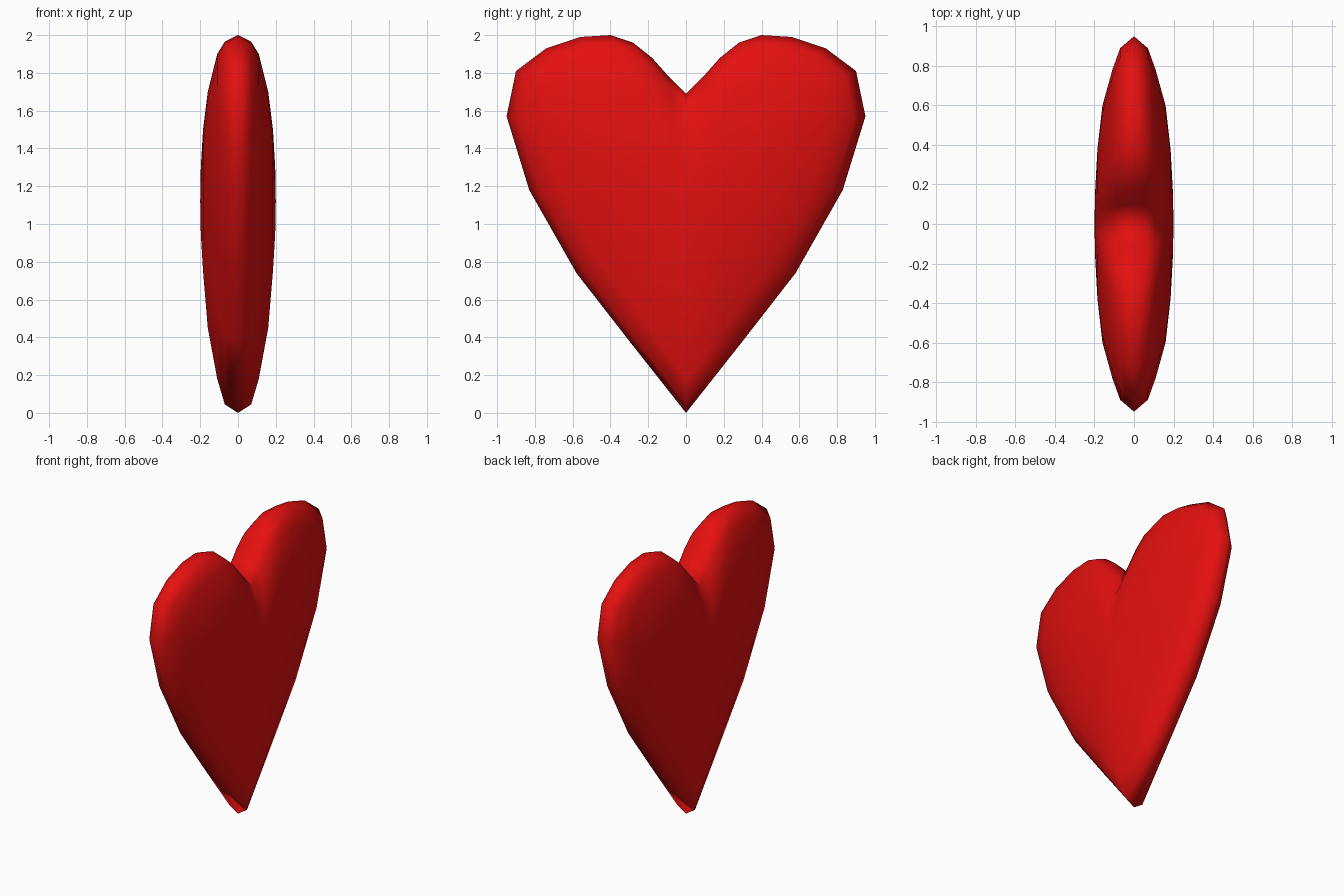
import bpy
import bmesh

cube = bpy.data.objects.get("Cube")
if cube:
    bpy.data.objects.remove(cube, do_unlink=True)

# Glossy red colour
red = bpy.data.materials.new("heart_red")
red.use_nodes = True
colour = (0.78, 0.005, 0.005, 1)
red.diffuse_color = colour
red.node_tree.nodes["Principled BSDF"].inputs["Base Color"].default_value = colour

# Half outline (y, z) from the notch round the lobe to the tip, then mirrored
half = [(0, 1.69), (.1, 1.79), (.18, 1.88), (.28, 1.96), (.4, 2.0), (.56, 1.99),
        (.74, 1.93), (.9, 1.81), (.95, 1.57), (.83, 1.18), (.58, .74), (.3, .38), (0, 0)]
outline = half + [(-y, z) for y, z in reversed(half[1:-1])]

# Contour rings on one cheek: x, width scale, bottom z, top z
rings = [(0, 1, 0, 2), (.07, .937, .045, 1.965), (.11, .82, .18, 1.9),
         (.16, .63, .45, 1.7), (.185, .4, .75, 1.5), (.197, .17, .95, 1.3)]

bm = bmesh.new()


def add_ring(x, width, bottom, top):
    return [bm.verts.new((x, y * width, bottom + z / 2 * (top - bottom)))
            for y, z in outline]


# Both cheeks share the rim ring
rim = add_ring(*rings[0])
count = len(outline)
for side in (1, -1):
    previous = rim
    for x, width, bottom, top in rings[1:]:
        ring = add_ring(side * x, width, bottom, top)
        for i in range(count):
            j = (i + 1) % count
            bm.faces.new((previous[i], previous[j], ring[j], ring[i]))
        previous = ring
    centre = bm.verts.new((side * 0.2, 0, 1.12))
    for i in range(count):
        bm.faces.new((previous[i], previous[(i + 1) % count], centre))

bmesh.ops.recalc_face_normals(bm, faces=bm.faces)
for face in bm.faces:
    face.smooth = True

# Heart body
mesh = bpy.data.meshes.new("heart")
bm.to_mesh(mesh)
bm.free()
mesh.materials.append(red)
heart = bpy.data.objects.new("heart", mesh)
bpy.context.collection.objects.link(heart)
